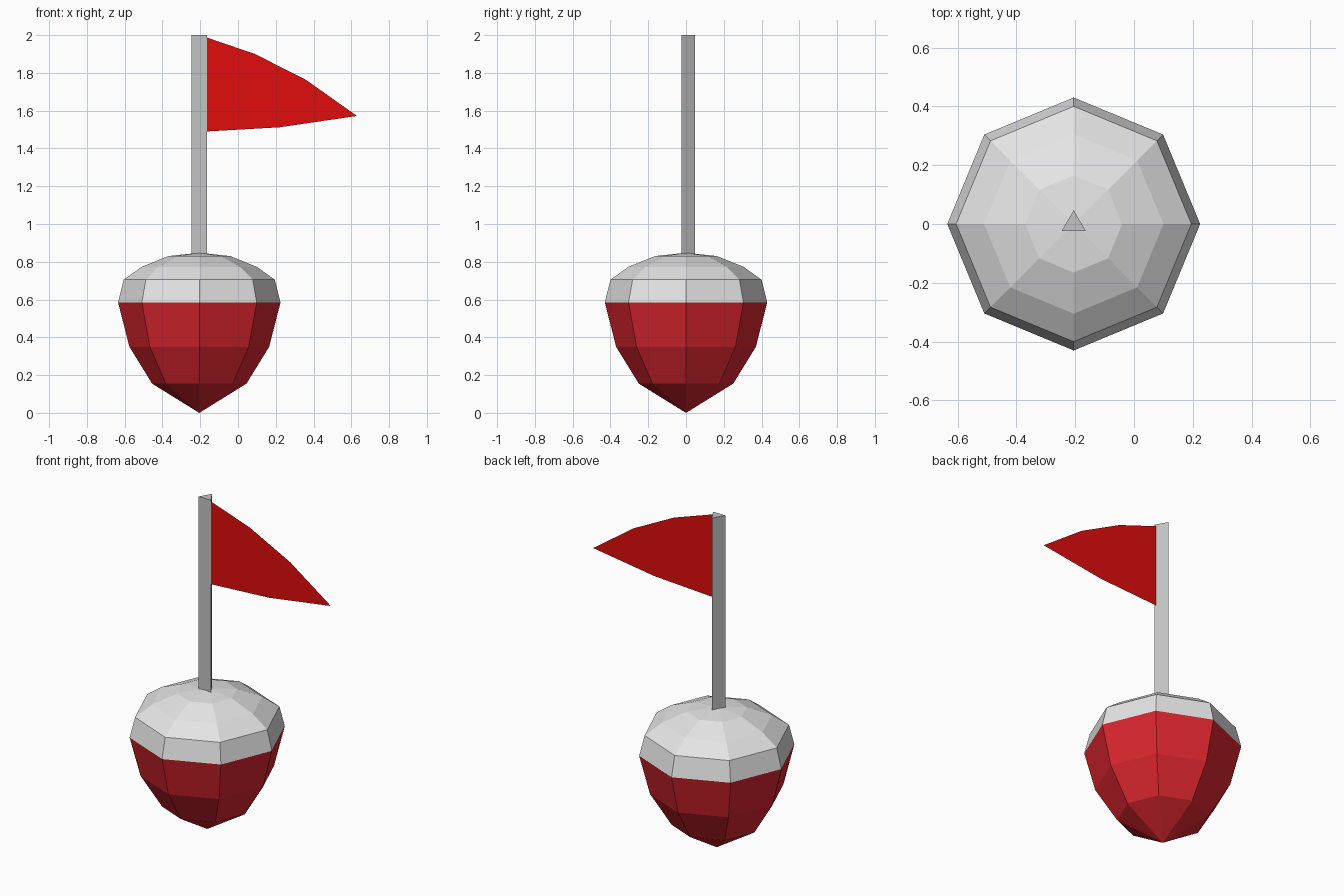
import bpy, bmesh, math

if "Cube" in bpy.data.objects:
    bpy.data.objects.remove(bpy.data.objects["Cube"])

CX = -0.205  # axis of float and pole


def material(name, rgb):
    m = bpy.data.materials.new(name)
    m.diffuse_color = (*rgb, 1)
    m.use_nodes = True
    m.node_tree.nodes["Principled BSDF"].inputs["Base Color"].default_value = m.diffuse_color
    return m


def finish(bm, name, mats, recalc=True):
    if recalc:
        bmesh.ops.recalc_face_normals(bm, faces=bm.faces)
    me = bpy.data.meshes.new(name)
    bm.to_mesh(me)
    bm.free()
    for m in mats:
        me.materials.append(m)
    ob = bpy.data.objects.new(name, me)
    bpy.context.collection.objects.link(ob)
    return ob


float_red = material("float red", (0.70, 0.019, 0.028))
white = material("off white", (0.78, 0.78, 0.78))
grey = material("pole grey", (0.55, 0.55, 0.55))
flag_red = material("flag red", (0.75, 0.004, 0.004))

# Float: eight-sided lathe, red below the widest ring, white above
bm = bmesh.new()
profile = [(0.43 * 0, 0.0), (0.25, 0.155), (0.37, 0.35), (0.43, 0.585),
           (0.40, 0.705), (0.305, 0.773), (0.165, 0.83), (0, 0.848)]
verts = [bm.verts.new((CX + r, 0, z)) for r, z in profile]
edges = [bm.edges.new(p) for p in zip(verts, verts[1:])]
bmesh.ops.spin(bm, geom=verts + edges, cent=(CX, 0, 0), axis=(0, 0, 1),
               angle=math.tau, steps=8, use_duplicate=False)
bmesh.ops.remove_doubles(bm, verts=bm.verts, dist=0.001)
for f in bm.faces:
    f.material_index = int(f.calc_center_median().z > 0.585)
finish(bm, "float", [float_red, white])

# Pole: triangular prism with one corner towards the back
bm = bmesh.new()
ring = [bm.verts.new((CX + 0.047 * math.cos(a), 0.047 * math.sin(a), 0.8))
        for a in (math.pi / 2 + i * math.tau / 3 for i in range(3))]
base = bm.faces.new(ring)
top = bmesh.ops.extrude_face_region(bm, geom=[base], use_keep_orig=True)
bmesh.ops.translate(bm, vec=(0, 0, 1.2),
                    verts=[v for v in top["geom"] if isinstance(v, bmesh.types.BMVert)])
finish(bm, "pole", [grey])

# Flag: flat curved pennant
bm = bmesh.new()
outline = [(-0.2, 1.488), (0.22, 1.512), (0.63, 1.572),
           (0.36, 1.763), (0.09, 1.9), (-0.2, 1.999)]
bm.faces.new([bm.verts.new((x, -0.016, z)) for x, z in outline])
finish(bm, "flag", [flag_red], recalc=False)
